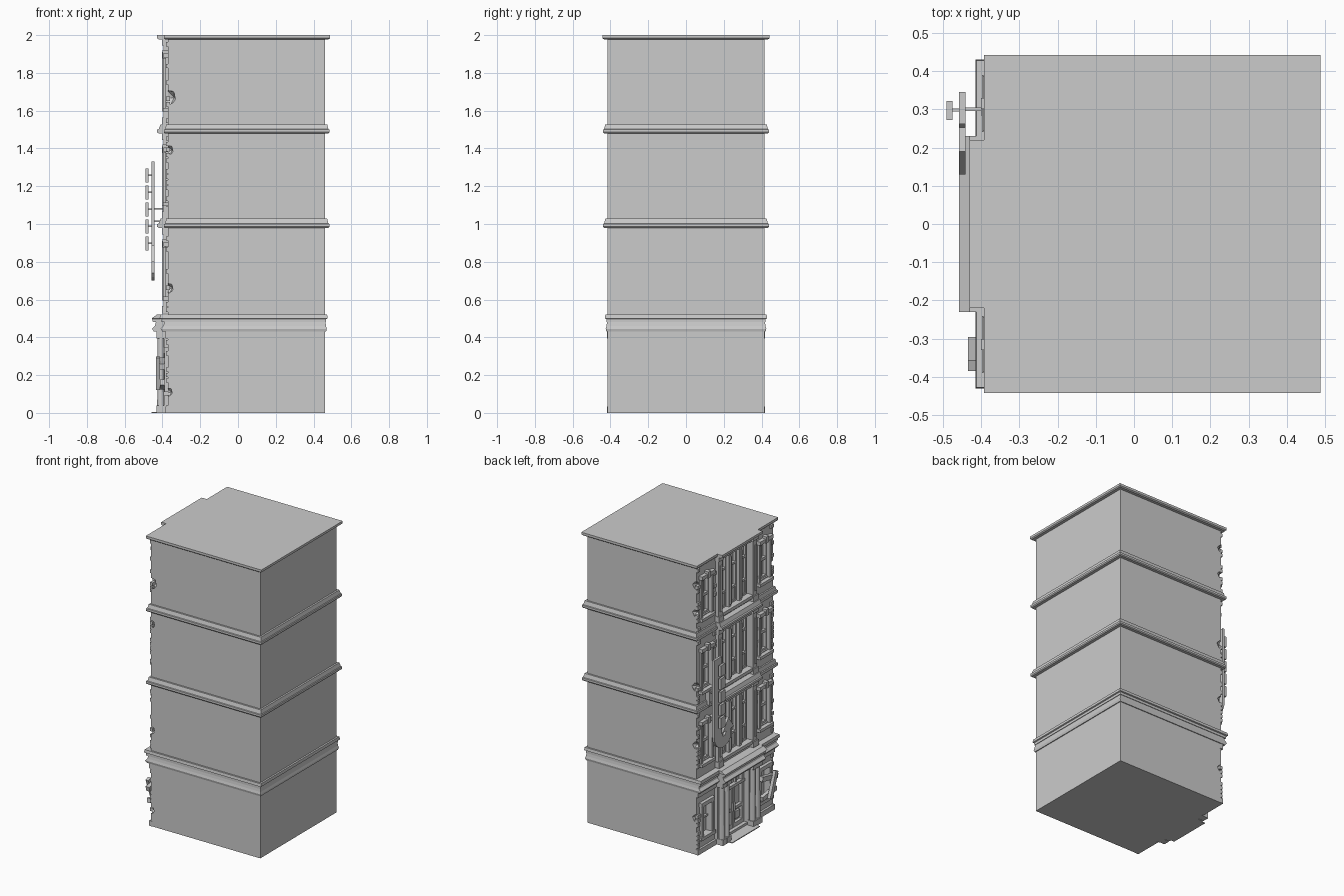
import bpy, bmesh, math, random
from mathutils import Matrix, Vector
random.seed(4)
WALL, BACK, HALF = -0.37, 0.46, 0.415
FLOORS = (0.5, 1.0, 1.5)


def finish(bm, name):
    bmesh.ops.recalc_face_normals(bm, faces=bm.faces)
    me = bpy.data.meshes.new(name)
    bm.to_mesh(me)
    bm.free()
    ob = bpy.data.objects.new(name, me)
    bpy.context.collection.objects.link(ob)
    return ob


def add_box(bm, x0, x1, y0, y1, z0, z1, roll=0):
    m = (Matrix.Translation(((x0 + x1) / 2, (y0 + y1) / 2, (z0 + z1) / 2))
         @ Matrix.Rotation(roll, 4, 'X')
         @ Matrix.Diagonal((x1 - x0, abs(y1 - y0), z1 - z0, 1)))
    bmesh.ops.create_cube(bm, size=1, matrix=m)


def boxes(name, items):
    bm = bmesh.new()
    for b in items:
        add_box(bm, *b)
    return finish(bm, name)


def loft(name, rings):
    bm = bmesh.new()
    rings = [[bm.verts.new(p) for p in r] for r in rings]
    for a, b in zip(rings, rings[1:]):
        for i in range(len(a)):
            j = (i + 1) % len(a)
            bm.faces.new((a[i], a[j], b[j], b[i]))
    bm.faces.new(rings[0])
    bm.faces.new(rings[-1])
    return finish(bm, name)


# footprint with the centre bay stepping forward on the facade
def footprint(z, d, side, centre, w=0.22):
    h = HALF + d
    return [(BACK + d, -h, z), (BACK + d, h, z), (side, h, z), (side, w, z),
            (centre, w, z), (centre, -w, z), (side, -w, z), (side, -h, z)]


def cornice(name, rows):
    return loft(name, [footprint(*r) for r in rows])


# main block with window recesses and chipped corners cut in
body = boxes("tower_walls", [(WALL, BACK, -HALF, HALF, 0, 1.99)])
cut = bmesh.new()
for f in (0,) + FLOORS:
    z0, z1 = (0.02, 0.40) if f == 0 else (f + 0.07, f + 0.44)
    add_box(cut, -0.6, -0.335, -0.165, 0.165, z0, z1)
    for s in (-1, 1):
        a, b = (0.11, 0.32) if f == 0 else (f + 0.12, f + 0.38)
        add_box(cut, -0.6, -0.34, s * 0.315 - 0.05, s * 0.315 + 0.05, a, b)
for s, z, r in ((-1, 1.67, .045), (1, 1.85, .03), (-1, 1.39, .03), (1, 1.66, .03),
                (1, 1.15, .035), (-1, 0.66, .03), (1, 0.75, .03), (-1, 0.11, .025), (1, 0.25, .03)):
    m = Matrix.Translation((WALL, s * HALF, z)) @ Matrix.Rotation(0.5, 4, (1, s, .4))
    bmesh.ops.create_icosphere(cut, subdivisions=1, radius=r, matrix=m)
cutter = finish(cut, "recess_cutter")
cutter.hide_render = True
cutter.hide_viewport = True
mod = body.modifiers.new("recesses", 'BOOLEAN')
mod.operation, mod.solver, mod.object = 'DIFFERENCE', 'EXACT', cutter

# cornices, rows are (height, outset, side-bay front, centre front)
cornice("entry_cornice", [(0.43, .006, -0.40, -0.445), (0.445, .01, -0.41, -0.455),
                          (0.46, .006, -0.395, -0.44), (0.48, .003, -0.39, -0.435)])
cornice("entry_cornice_cap", [(0.48, .007, -0.405, -0.45), (0.497, .007, -0.405, -0.455),
                              (0.50, .015, -0.415, -0.458, .23), (0.52, .012, -0.412, -0.43, .23)])
for z in (1.0, 1.5):
    cornice("floor_cornice", [(z - .02, .02, -0.39, -0.42), (z - .014, .025, -0.392, -0.43),
                              (z, .025, -0.392, -0.43), (z + .002, .019, -0.385, -0.42),
                              (z + .028, .012, -0.38, -0.41)])
cornice("roof_slab", [(1.978, .02, -0.387, -0.42), (1.984, .027, -0.392, -0.43), (2.0, .027, -0.392, -0.43)])

# upper floors
for f in FLOORS:
    lo, hi = f + 0.025, f + 0.48
    pil, mull, side, brick = [], [], [], []
    for s in (-1, 1):
        # pilasters flanking the centre bay
        pil += [(-0.395, -0.36, s * .165, s * .21, lo, hi),
                (-0.403, -0.36, s * .16, s * .215, lo, lo + .04),
                (-0.403, -0.36, s * .16, s * .215, hi - .035, hi),
                (-0.402, -0.39, s * .178, s * .197, lo + .07, hi - .07)]
        # mullions between the three tall windows
        mull += [(-0.375, -0.33, s * .045, s * .067, f + .07, f + .44),
                 (-0.385, -0.37, s * .05, s * .062, f + .09, f + .42)]
        # side window surround, sill, lintel and sash
        c = s * .315
        for e in (-1, 1):
            side += [(-0.385, -0.34, c + e * .048, c + e * .064, f + .11, f + .39),
                     (-0.36, -0.335, c + e * .038, c + e * .05, f + .12, f + .38)]
        side += [(-0.398, -0.36, c - .075, c + .075, f + .095, f + .115),
                 (-0.395, -0.36, c - .072, c + .072, f + .38, f + .405),
                 (-0.40, -0.36, c - .014, c + .014, f + .375, f + .42),
                 (-0.36, -0.335, c - .045, c + .045, f + .24, f + .258),
                 (-0.355, -0.335, c - .004, c + .004, f + .12, f + .38),
                 (-0.36, -0.335, c - .045, c + .045, f + .12, f + .133),
                 (-0.36, -0.335, c - .045, c + .045, f + .365, f + .38)]
        # exposed bricks
        for i in range(15):
            z = lo + .01 + i * .029
            if random.random() < .45:
                w = random.uniform(.02, .035)
                brick.append((-0.38, -0.36, s * (.414 - w), s * .414, z, z + .023))
            if random.random() < .3:
                brick.append((-0.38, -0.36, s * .21, s * random.uniform(.225, .24), z, z + .023))
    for y in (-.11, 0, .11):
        for e in (-1, 1):
            mull.append((-0.352, -0.33, y + e * .034, y + e * .045, f + .07, f + .44))
        mull += [(-0.352, -0.33, y - .04, y + .04, f + z, f + z + .014) for z in (.07, .17, .33, .426)]
        mull.append((-0.345, -0.33, y - .04, y + .04, f + .08, f + .17))
    mull += [(-0.395, -0.35, -.165, .165, f + .05, f + .072),
             (-0.385, -0.35, -.165, .165, f + .438, f + .48)]
    boxes("bay_pilasters", pil)
    boxes("bay_windows", mull)
    boxes("side_windows", side)
    boxes("exposed_bricks", brick)

# ground floor side windows and bricks
side, brick = [], []
for s in (-1, 1):
    c = s * .315
    for e in (-1, 1):
        side.append((-0.388, -0.34, c + e * .046, c + e * .066, .10, .335))
    side += [(-0.395, -0.36, c - .078, c + .078, .09, .112), (-0.392, -0.36, c - .072, c + .072, .318, .345),
             (-0.355, -0.335, c - .05, c + .05, .21, .223), (-0.355, -0.335, c - .004, c + .004, .11, .32)]
    for i in range(14):
        if random.random() < .5:
            z = .015 + i * .029
            brick.append((-0.38, -0.36, s * random.uniform(.38, .395), s * .414, z, z + .023))
    brick += [(-0.385, -0.36, s * .22, s * .417, 0, .035), (-0.385, -0.36, s * .22, s * .417, .395, .43)]
boxes("ground_windows", side)
boxes("ground_bricks", brick)
boxes("window_boards", [(-0.415, -0.388, -.41, -.24, .245, .277, .2),
                        (-0.413, -0.388, -.40, -.245, .135, .165, -.15),
                        (-0.434, -0.412, -.355, -.325, .12, .30, .35)])

# entrance: columns, door leaves and mat
for s in (-1, 1):
    for y in (.142, .192):
        bm = bmesh.new()
        m = Matrix.Translation((-0.408, s * y, .215))
        bmesh.ops.create_cone(bm, cap_ends=True, segments=12, radius1=.02, radius2=.017, depth=.43, matrix=m)
        for z0, z1 in ((0, .04), (.395, .43)):
            add_box(bm, -0.431, -0.385, s * y - .023, s * y + .023, z0, z1)
        finish(bm, "entry_column")
    boxes("entry_pier", [(-0.392, -0.34, s * .125, s * .217, 0, .43)])
door = [(-0.39, -0.335, -.13, .13, .385, .43), (-0.36, -0.33, -.125, .125, .30, .32),
        (-0.38, -0.33, -.13, .13, 0, .022)]
for s in (-1, 1):
    door += [(-0.355, -0.33, s * .002, s * .02, .02, .30), (-0.355, -0.33, s * .1, s * .125, .02, .385),
             (-0.355, -0.33, s * .02, s * .1, .02, .05), (-0.35, -0.33, s * .035, s * .085, .07, .12),
             (-0.355, -0.33, s * .02, s * .1, .14, .16), (-0.368, -0.35, s * .007, s * .013, .14, .2),
             (-0.35, -0.33, s * .04, s * .05, .32, .385)]
boxes("entry_doors", door)
boxes("entry_mat", [(-0.457, -0.36, -.15, .15, 0, .006)])

# hanging arrow sign: a tall plate curling into an upward arrow
prof = [(.345, 1.33), (.345, .80)]
arc = [math.pi * i / 10 for i in range(1, 10)]
prof += [(.245 + .1 * math.cos(a), .80 - .1 * math.sin(a)) for a in arc if a < 2.7]
prof += [(.165, .80), (.13, .80), (.19, .885), (.252, .80), (.215, .80), (.23, .775), (.25, .775), (.262, .80), (.262, 1.33)]
loft("arrow_sign", [[(x, y, z) for y, z in prof] for x in (-0.457, -0.441)])
boxes("sign_blank_tiles", [(-0.49, -0.474, .272, .322, z, z + .075) for z in (.86, .95, 1.04, 1.13, 1.22)])
pegs = [(-0.476, -0.45, .294, .302, z + .033, z + .041) for z in (.86, .95, 1.04, 1.13, 1.22)]
boxes("sign_brackets", pegs + [(-0.45, -0.37, .296, .304, z, z + .008) for z in (1.01, 1.077)]
      + [(-0.40, -0.37, .284, .318, .99, 1.10)])
